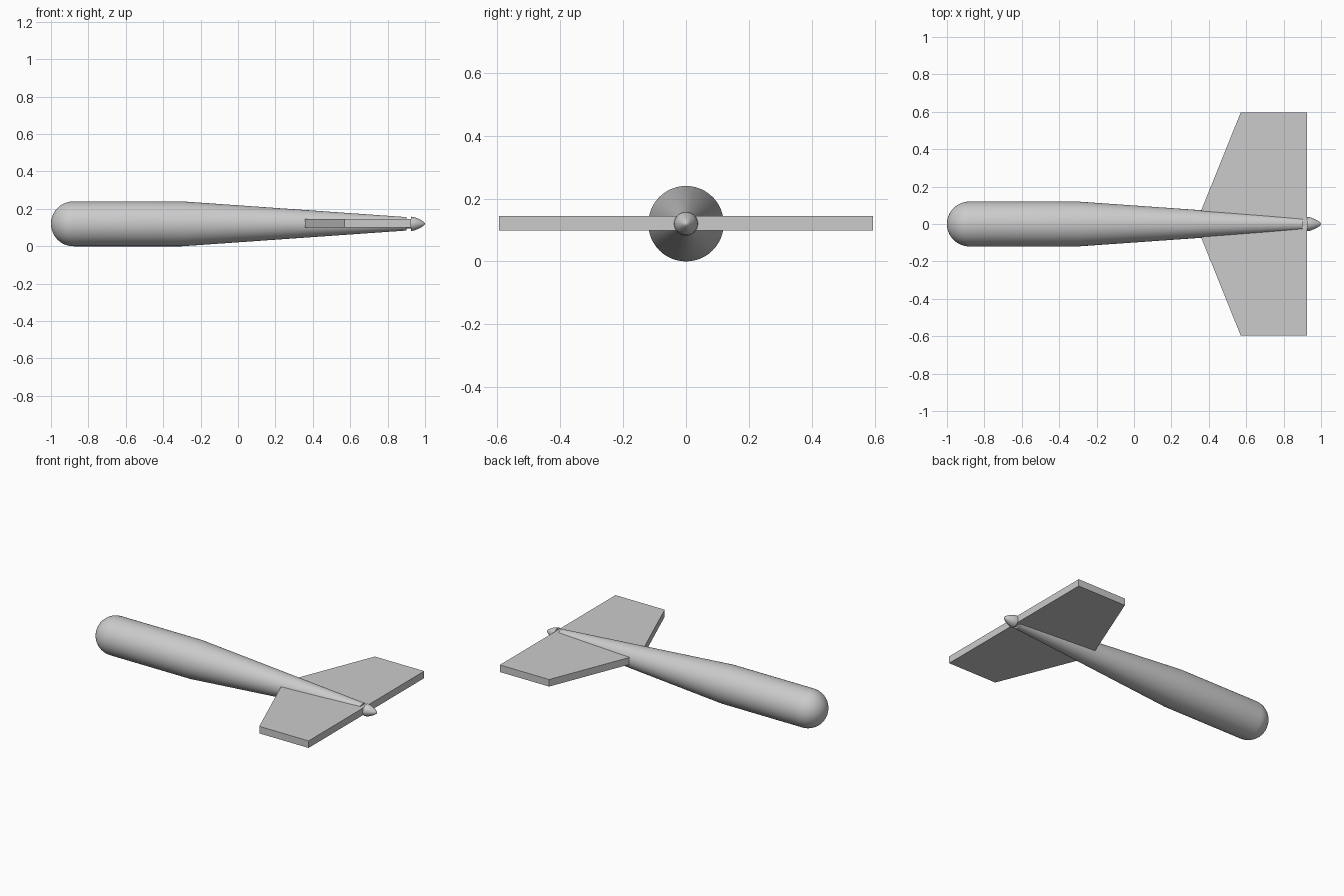
import bpy, bmesh, math
from mathutils import Vector, Matrix

cube = bpy.data.objects.get("Cube")
if cube:
    bpy.data.objects.remove(cube, do_unlink=True)

AXIS_Z = 0.12

grey = bpy.data.materials.new("plain grey")
grey.use_nodes = True
grey.diffuse_color = (0.6, 0.6, 0.6, 1)
grey.node_tree.nodes["Principled BSDF"].inputs["Base Color"].default_value = (0.6, 0.6, 0.6, 1)


def add_object(name, bm, smooth=False):
    bmesh.ops.recalc_face_normals(bm, faces=bm.faces)
    mesh = bpy.data.meshes.new(name)
    bm.to_mesh(mesh)
    bm.free()
    mesh.materials.append(grey)
    obj = bpy.data.objects.new(name, mesh)
    bpy.context.collection.objects.link(obj)
    if smooth:
        bpy.ops.object.select_all(action='DESELECT')
        bpy.context.view_layer.objects.active = obj
        obj.select_set(True)
        bpy.ops.object.shade_smooth_by_angle(angle=math.radians(35))
    return obj


def lathe(name, profile, steps=48):
    """Turn (x, radius) points about the long axis; flat ends run to the axis."""
    bm = bmesh.new()
    verts = [bm.verts.new((x, 0, AXIS_Z + r)) for x, r in profile]
    edges = [bm.edges.new(pair) for pair in zip(verts, verts[1:])]
    bmesh.ops.spin(bm, geom=verts + edges, cent=(0, 0, AXIS_Z), axis=(1, 0, 0),
                   angle=math.tau, steps=steps, use_merge=True)
    bmesh.ops.remove_doubles(bm, verts=bm.verts, dist=0.00005)
    return add_object(name, bm, smooth=True)


# Body: round nose, straight barrel, long tapering tail
R = 0.12
nose = [(-1 + R - R * math.cos(a), R * math.sin(a))
        for a in (math.pi / 2 * i / 12 for i in range(13))]
lathe("body", nose + [(-0.3, R), (0.9, 0.036), (0.9, 0)])

# Short shaft joining the body to the tail cone
lathe("tail_shaft", [(0.88, 0), (0.88, 0.025), (0.94, 0.025), (0.94, 0)], 24)

# Bullet-shaped tail cone
lathe("tail_cone", [(0.925, 0), (0.925, 0.038), (0.942, 0.036), (0.96, 0.029),
                    (0.98, 0.019), (0.992, 0.011), (0.998, 0.005), (1, 0)], 32)

# Flat swept wing through the tail, mirrored across the long axis
half = [(0.33, 0), (0.57, 0.595), (0.925, 0.595)]
outline = half + [(x, -y) for x, y in reversed(half[1:])]
bm = bmesh.new()
face = bm.faces.new([bm.verts.new((x, y, 0.099)) for x, y in outline])
top = bmesh.ops.extrude_face_region(bm, geom=[face])["geom"]
bmesh.ops.translate(bm, vec=(0, 0, 0.046),
                    verts=[v for v in top if isinstance(v, bmesh.types.BMVert)])
add_object("tail_wing", bm)
